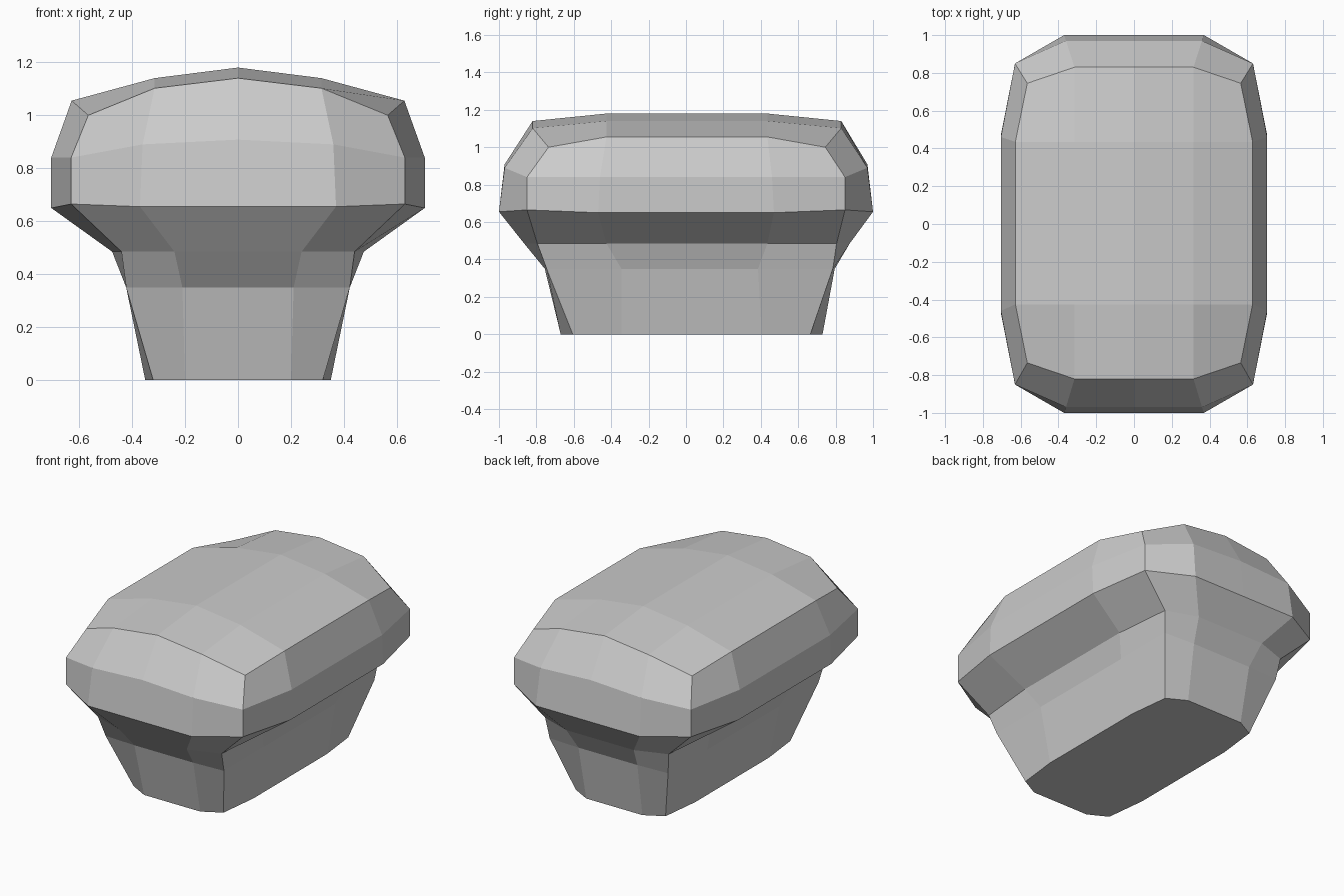
import bpy, bmesh

if "Cube" in bpy.data.objects:
    bpy.data.objects.remove(bpy.data.objects["Cube"])

# Each level of the body: y shift, then quarter-outline points
# side, corner, end, end-centre
levels = [
    (0.03, (0.35, 0.375, 0.0), (0.32, 0.635, 0.0), (0.20, 0.70, 0.0), (0, 0.70, 0.0)),
    (0.02, (0.422, 0.365, 0.35), (0.422, 0.765, 0.35), (0.21, 0.775, 0.35), (0, 0.775, 0.35)),
    (0.005, (0.475, 0.43, 0.485), (0.44, 0.80, 0.485), (0.24, 0.87, 0.485), (0, 0.87, 0.485)),
    (0.0, (0.705, 0.47, 0.65), (0.63, 0.85, 0.665), (0.37, 1.0, 0.655), (0, 1.0, 0.655)),
    (0.0, (0.705, 0.46, 0.84), (0.63, 0.85, 0.84), (0.36, 0.97, 0.89), (0, 0.97, 0.908)),
    (0.005, (0.628, 0.43, 1.055), (0.565, 0.74, 1.0), (0.315, 0.825, 1.102), (0, 0.825, 1.14)),
]

bm = bmesh.new()


def ring(shift, side, corner, end, mid):
    """Fourteen-point loop mirrored from the quarter outline."""
    quarter = [side, corner, end]
    half = [(x, y, z) for x, y, z in quarter] + [mid]
    half += [(-x, y, z) for x, y, z in reversed(quarter)]
    pts = half + [(-x, -y, z) for x, y, z in half]
    return [bm.verts.new((x, y + shift, z)) for x, y, z in pts]


# Walls from tapered base to domed cap
rings = [ring(*lv) for lv in levels]
for a, b in zip(rings, rings[1:]):
    for i in range(14):
        j = (i + 1) % 14
        bm.faces.new((a[i], a[j], b[j], b[i]))
bm.faces.new(list(reversed(rings[0])))

# Crowned top
t = rings[-1]
inner = {s: [bm.verts.new((x, s * 0.43 + 0.005, z))
             for x, z in ((0.315, 1.14), (0, 1.18), (-0.315, 1.14))] for s in (1, -1)}
back = [t[0]] + inner[1] + [t[6]]
front = [t[13]] + inner[-1] + [t[7]]
for row, edge in ((back, t[1:6]), (front, t[12:7:-1])):
    for i in range(4):
        bm.faces.new((row[i], row[i + 1], edge[i + 1], edge[i]))
for i in range(4):
    bm.faces.new((back[i], back[i + 1], front[i + 1], front[i]))

bmesh.ops.recalc_face_normals(bm, faces=bm.faces)
mesh = bpy.data.meshes.new("padded_body")
bm.to_mesh(mesh)
bm.free()
obj = bpy.data.objects.new("padded_body", mesh)
bpy.context.collection.objects.link(obj)
